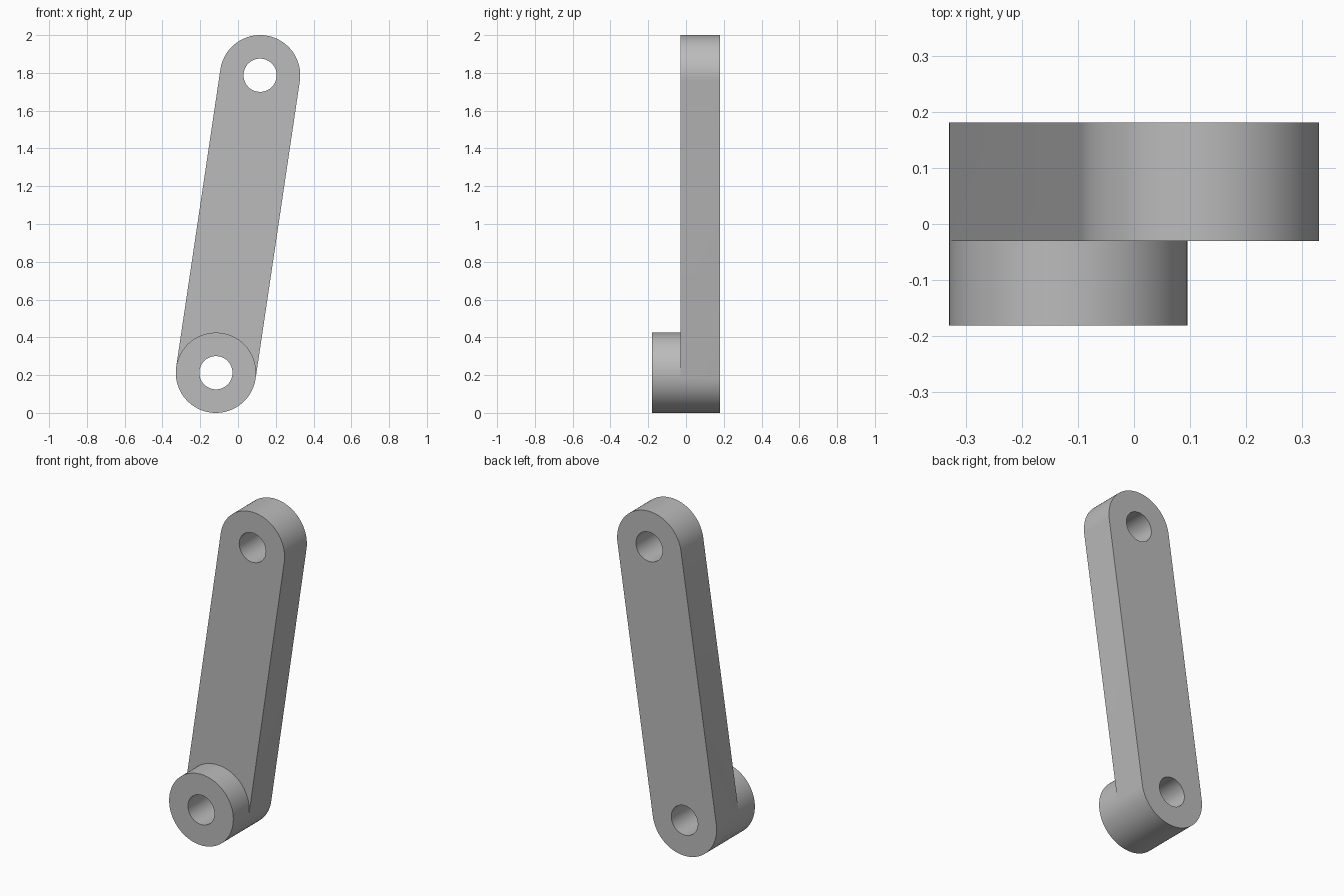
import bpy
import bmesh
from math import atan2, cos, sin, pi, tau
from mathutils import Vector

cube = bpy.data.objects.get("Cube")
if cube:
    bpy.data.objects.remove(cube, do_unlink=True)

RADIUS, HOLE = 0.2125, 0.088
BOSS_FRONT, ARM_FRONT, BACK = -0.181, -0.03, 0.181
LOW = Vector((-0.117, 0, RADIUS))
TOP = Vector((0.117, 0, 2 - RADIUS))
axis = TOP - LOW
TILT = atan2(axis.x, axis.z)
STEPS = 48

bm = bmesh.new()


def arc(centre, radius, start=0.0, sweep=tau):
    """Points on an arc in the xz plane, starting from the tilted cross axis."""
    angles = [start - TILT + sweep * i / STEPS for i in range(STEPS + 1)]
    return [centre + radius * Vector((cos(a), 0, sin(a))) for a in angles]


def at(points, y):
    return [bm.verts.new((p.x, y, p.z)) for p in points]


def wall(points, y0, y1):
    """Strip of quads along a path between two depths."""
    front, back = at(points, y0), at(points, y1)
    for i in range(len(points) - 1):
        bm.faces.new((front[i], front[i + 1], back[i + 1], back[i]))


def cap(loops, y):
    """Flat face bounded by an outline and its holes."""
    edges = []
    for loop in loops:
        verts = at(loop, y)
        edges += [bm.edges.new((v, verts[i - 1])) for i, v in enumerate(verts)]
    bmesh.ops.triangle_fill(bm, edges=edges, use_beauty=True)


top_end = arc(TOP, RADIUS, 0, pi)
low_end = arc(LOW, RADIUS, pi, pi)
boss_top = arc(LOW, RADIUS, 0, pi)
low_hole, top_hole = arc(LOW, HOLE), arc(TOP, HOLE)

# Arm sides and rounded top
wall(top_end, ARM_FRONT, BACK)
wall([top_end[-1], low_end[0]], ARM_FRONT, BACK)
wall([low_end[-1], top_end[0]], ARM_FRONT, BACK)

# Rounded lower end and the boss in front of it
wall(low_end, ARM_FRONT, BACK)
wall(low_end, BOSS_FRONT, ARM_FRONT)
wall(boss_top, BOSS_FRONT, ARM_FRONT)

# Pin holes
wall(low_hole, BOSS_FRONT, BACK)
wall(top_hole, ARM_FRONT, BACK)

# Flat faces
cap([top_end + boss_top[::-1], top_hole[:-1]], ARM_FRONT)
cap([top_end + low_end, low_hole[:-1], top_hole[:-1]], BACK)
cap([low_end + boss_top[1:-1], low_hole[:-1]], BOSS_FRONT)

bmesh.ops.remove_doubles(bm, verts=bm.verts[:], dist=1e-5)
bmesh.ops.recalc_face_normals(bm, faces=bm.faces[:])

mesh = bpy.data.meshes.new("link_arm")
bm.to_mesh(mesh)
bm.free()
link_arm = bpy.data.objects.new("link_arm", mesh)
bpy.context.collection.objects.link(link_arm)

# Plain grey metal
grey = bpy.data.materials.new("plain_grey")
grey.use_nodes = True
colour = (0.5, 0.5, 0.5, 1)
grey.diffuse_color = colour
grey.node_tree.nodes["Principled BSDF"].inputs["Base Color"].default_value = colour
mesh.materials.append(grey)

bpy.ops.object.select_all(action="DESELECT")
link_arm.select_set(True)
bpy.context.view_layer.objects.active = link_arm
bpy.ops.object.shade_smooth_by_angle(angle=pi / 6)
